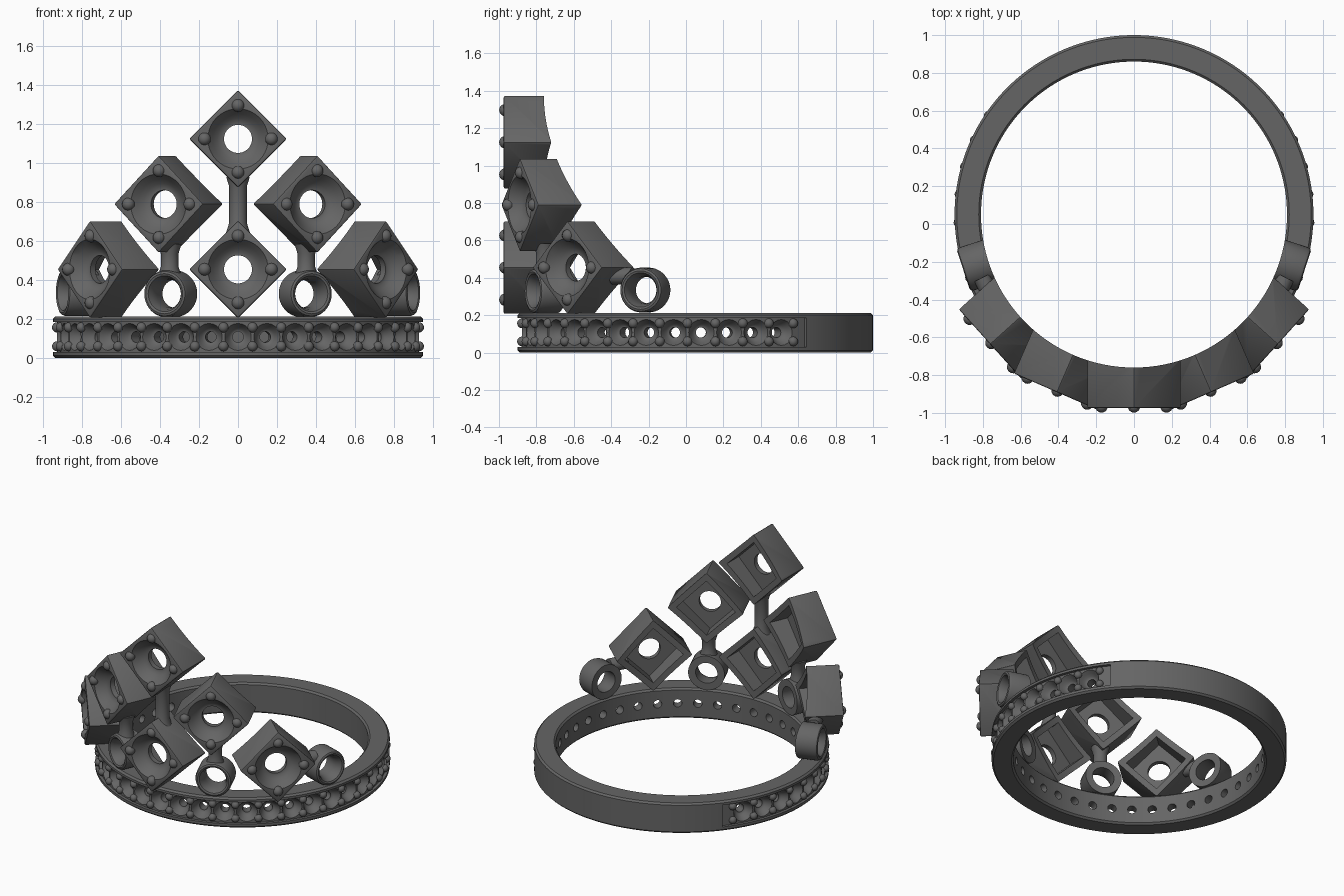
import bpy, bmesh
from math import sin, cos, pi, radians, sqrt
from mathutils import Matrix, Vector

cube = bpy.data.objects.get("Cube")
if cube:
    bpy.data.objects.remove(cube, do_unlink=True)

metal = bpy.data.materials.new("dark_grey_metal")
metal.use_nodes = True
COLOUR = (0.13, 0.13, 0.13, 1)
metal.diffuse_color = COLOUR
metal.node_tree.nodes["Principled BSDF"].inputs["Base Color"].default_value = COLOUR

CENTRE_Y, INNER, OUTER, HEIGHT = 0.05, 0.81, 0.95, 0.213
FACE = 1.025           # distance of the cube fronts from the ring axis
HALF = 0.25 / sqrt(2)  # half side of a cube
STEP = 9.2             # degrees between holes in the band


def frame(angle=0, z=0):
    """Frame on the ring axis whose -y points outward at the given angle."""
    return Matrix.Translation((0, CENTRE_Y, z)) @ Matrix.Rotation(radians(angle), 4, "Z")


def outward(distance, x=0, z=0):
    """Move outward and turn the local z axis to point outward."""
    return Matrix.Translation((x, -distance, z)) @ Matrix.Rotation(pi / 2, 4, "X")


def finish(bm, name):
    bmesh.ops.recalc_face_normals(bm, faces=bm.faces)
    mesh = bpy.data.meshes.new(name)
    bm.to_mesh(mesh)
    bm.free()
    mesh.materials.append(metal)
    obj = bpy.data.objects.new(name, mesh)
    bpy.context.collection.objects.link(obj)
    return obj


def add_lathe(bm, profile, matrix, steps=32, start=0, sweep=360):
    """Revolve a closed (radius, height) outline about the local z axis."""
    full = sweep == 360
    rings = []
    for i in range(steps if full else steps + 1):
        t = radians(start + sweep * i / steps)
        rings.append([bm.verts.new(matrix @ Vector((r * cos(t), r * sin(t), h)))
                      for r, h in profile])
    n = len(profile)
    for i in range(steps):
        a, b = rings[i], rings[(i + 1) % len(rings)]
        for j in range(n):
            k = (j + 1) % n
            if profile[j][0] or profile[k][0]:
                bm.faces.new((a[j], a[k], b[k], b[j]))
    if not full:
        bm.faces.new(rings[0])
        bm.faces.new(rings[-1])
    bmesh.ops.remove_doubles(bm, verts=[v for ring in rings for v in ring], dist=1e-5)


def lathe(name, profile, matrix, **options):
    bm = bmesh.new()
    add_lathe(bm, profile, matrix, **options)
    return finish(bm, name)


def box(name, half, near, far, matrix, bevel=0):
    """Diamond-turned square block between two distances from the axis."""
    bm = bmesh.new()
    bmesh.ops.create_cube(bm, size=1, matrix=Matrix.Diagonal((half * 2, far - near, half * 2, 1)))
    if bevel:
        bmesh.ops.bevel(bm, geom=bm.edges[:], offset=bevel, segments=2, profile=0.5, affect="EDGES")
    place = Matrix.Translation((0, -(near + far) / 2, 0)) @ Matrix.Rotation(pi / 4, 4, "Y")
    bm.transform(matrix @ place)
    return finish(bm, name)


def carve(obj, cutters):
    """Subtract the cutters, keep the result and drop the cutters."""
    for cutter in cutters:
        mod = obj.modifiers.new("cut", "BOOLEAN")
        mod.operation, mod.solver, mod.object = "DIFFERENCE", "EXACT", cutter
    graph = bpy.context.evaluated_depsgraph_get()
    graph.update()
    mesh = bpy.data.meshes.new_from_object(obj.evaluated_get(graph))
    obj.modifiers.clear()
    obj.data = mesh
    for cutter in cutters:
        bpy.data.objects.remove(cutter, do_unlink=True)
    return obj


def bore():
    return lathe("bore_cutter", [(0, -1), (INNER, -1), (INNER, 3), (0, 3)], frame(), steps=128)


def funnel(mouth, hole, depth, length, lip=0.03):
    """Bowl-shaped opening that narrows to a straight hole."""
    bowl = [(hole + (mouth - hole) * (1 - sin(t * pi / 10)), -depth * (1 - cos(t * pi / 10)))
            for t in range(6)]
    bowl = [(r, -depth * sin(pi / 2 * (mouth - r) / (mouth - hole))) for r, _ in bowl]
    return [(0, lip), (mouth, lip)] + bowl + [(hole, -length), (0, -length)]


def beads(name, matrices, radius):
    bm = bmesh.new()
    for m in matrices:
        bmesh.ops.create_uvsphere(bm, u_segments=14, v_segments=10, radius=radius, matrix=m)
    return finish(bm, name)


# Band: plain at the back, channelled, dimpled and pierced around the front
e = 0.012
band = lathe("band", [(INNER, e), (INNER + e, 0), (OUTER - e, 0), (OUTER, e), (OUTER, HEIGHT - e),
                      (OUTER - e, HEIGHT), (INNER + e, HEIGHT), (INNER, HEIGHT - e)],
             frame(), steps=160)
reach = 14 * STEP
channel = lathe("channel_cutter", [(0.93, 0.03), (1, 0.03), (1, 0.185), (0.93, 0.185)],
                frame(), steps=112, start=-90 - reach, sweep=2 * reach)
bm = bmesh.new()
for k in range(-13, 14):
    add_lathe(bm, funnel(0.07, 0.028, 0.055, 0.2), frame(k * STEP) @ outward(0.931, z=0.108), steps=20)
carve(band, [channel, finish(bm, "dimple_cutter")])

# Two rows of beads set between the holes
beads("band_beads", [frame((k + 0.5) * STEP) @ Matrix.Translation((0, -0.93, z))
                     for k in range(-14, 14) for z in (0.06, 0.157)], 0.026)


# Hollow cubes standing on a corner, with a bowl, a hole and four beads in front
def setting(name, angle, z):
    m = frame(angle, z)
    block = box(name, HALF, 0.66, FACE, m, bevel=0.008)
    bowl = lathe("bowl_cutter", funnel(0.155, 0.072, 0.07, 0.3), m @ outward(FACE), steps=40)
    carve(block, [bore(), box("cavity_cutter", 0.137, 0.5, 0.92, m), bowl])
    beads(name + "_beads", [m @ Matrix.Translation((x, 0.009 - FACE, h))
                            for x, h in ((0, 0.172), (0, -0.172), (0.172, 0), (-0.172, 0))], 0.033)


def rod(name, angle, bottom, top, distance, radius=0.045):
    flare = radius * 1.35
    lathe(name, [(0, bottom), (flare, bottom), (radius, bottom + 0.05),
                 (radius, top - 0.05), (flare, top), (0, top)],
          frame(angle) @ Matrix.Translation((0, -distance, 0)))


# Open tubes that rest on the band
def tube(name, angle, z):
    outline = [(0.12, 0.7), (0.12, 0.93), (0.114, 0.945), (0.103, 0.95), (0.092, 0.945),
               (0.08, 0.92), (0.072, 0.88), (0.072, 0.7)]
    carve(lathe(name, outline, frame(angle, z) @ outward(0), steps=40), [bore()])


setting("lower_centre_cube", 0, 0.455)
setting("top_cube", 0, 1.125)
rod("centre_rod", 0, 0.645, 0.93, 0.9)
for side, s in (("left", 1), ("right", -1)):
    setting(side + "_middle_cube", s * 23.5, 0.79)
    setting(side + "_outer_cube", s * 48, 0.455)
    tube(side + "_inner_tube", s * 23.5, 0.33)
    tube(side + "_outer_tube", s * 72, 0.335)
    rod(side + "_middle_rod", s * 23.5, 0.42, 0.585, 0.88)
    # Short link from the outer cube's corner to its neighbouring tube
    link = frame(s * 63.5) @ Matrix.Translation((0, -0.87, 0.41)) @ Matrix.Rotation(pi / 2, 4, "Y")
    lathe(side + "_link", [(0, -0.06), (0.045, -0.06), (0.045, 0.06), (0, 0.06)], link)

# Smooth curves, crisp edges
bpy.ops.object.select_all(action="DESELECT")
for obj in bpy.context.collection.objects:
    if obj.type == "MESH" and obj.data.materials and obj.data.materials[0] == metal:
        obj.select_set(True)
        bpy.context.view_layer.objects.active = obj
bpy.ops.object.shade_smooth_by_angle(angle=radians(35))
